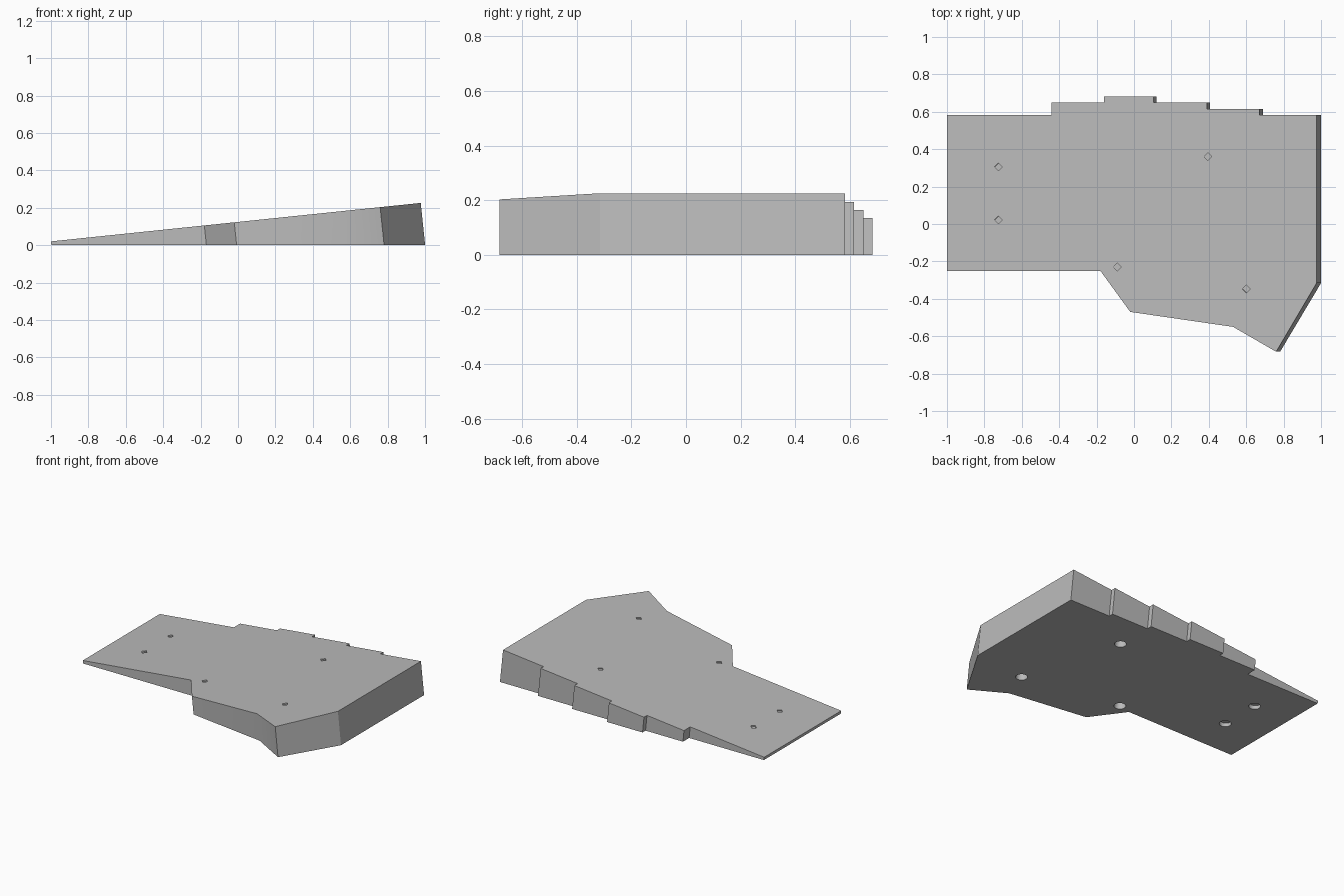
import bpy
import bmesh
from mathutils import Matrix, Vector

cube = bpy.data.objects.get("Cube")
if cube:
    bpy.data.objects.remove(cube)

SLOPE = 0.104
NORMAL = Vector((-SLOPE, 0, 1)).normalized()
TILT = NORMAL.to_track_quat('Z', 'Y').to_matrix().to_4x4()

grey = bpy.data.materials.new("light grey")
grey.use_nodes = True
colour = (0.5, 0.5, 0.5, 1)
grey.diffuse_color = colour
grey.node_tree.nodes["Principled BSDF"].inputs["Base Color"].default_value = colour


def on_top(x, y):
    """Point of the sloping top surface above x, y."""
    return Vector((x, y, 0.02 + SLOPE * (x + 1)))


def add_object(name, bm):
    bmesh.ops.recalc_face_normals(bm, faces=bm.faces)
    mesh = bpy.data.meshes.new(name)
    bm.to_mesh(mesh)
    bm.free()
    mesh.materials.append(grey)
    obj = bpy.data.objects.new(name, mesh)
    bpy.context.collection.objects.link(obj)
    return obj


# Wedge plate: outline on the slope, walls square to the slope, flat base
outline = [(-1, 0.583), (-1, -0.25), (-0.18, -0.25), (-0.02, -0.47),
           (0.53, -0.55), (0.76, -0.683), (0.977, -0.315), (0.977, 0.583),
           (0.67, 0.583), (0.67, 0.615), (0.39, 0.615), (0.39, 0.65),
           (0.105, 0.65), (0.105, 0.683), (-0.16, 0.683), (-0.16, 0.65),
           (-0.44, 0.65), (-0.44, 0.583)]
bm = bmesh.new()
top = [bm.verts.new(on_top(x, y)) for x, y in outline]
base = [bm.verts.new(v.co - NORMAL * (v.co.z / NORMAL.z)) for v in top]
bm.faces.new(top)
bm.faces.new(base[::-1])
for i in range(len(top)):
    j = (i + 1) % len(top)
    bm.faces.new((top[i], base[i], base[j], top[j]))
plate = add_object("wedge_plate", bm)


def cut(name, radius, sides, start, end):
    """Cut a hole at each mounting point, between two depths below the top."""
    bm = bmesh.new()
    for x, y in holes:
        centre = on_top(x, y) - NORMAL * (start + end) / 2
        bmesh.ops.create_cone(bm, cap_ends=True, segments=sides,
                              radius1=radius, radius2=radius, depth=end - start,
                              matrix=Matrix.Translation(centre) @ TILT)
    cutter = add_object(name, bm)
    cutter.hide_render = True
    cutter.hide_set(True)
    cutter.display_type = 'WIRE'
    mod = plate.modifiers.new(name, 'BOOLEAN')
    mod.operation = 'DIFFERENCE'
    mod.solver = 'EXACT'
    mod.object = cutter


# Round bores from below and small diamond pockets on top
holes = [(-0.725, 0.305), (-0.725, 0.022), (-0.09, -0.23),
         (0.395, 0.36), (0.6, -0.347)]
cut("bore_cutter", 0.037, 32, 0.02, 0.4)
cut("pocket_cutter", 0.021, 4, -0.05, 0.008)

# Bake the cuts and remove the cutters
bpy.context.view_layer.update()
evaluated = plate.evaluated_get(bpy.context.evaluated_depsgraph_get())
mesh = bpy.data.meshes.new_from_object(evaluated)
plate.modifiers.clear()
plate.data = mesh
for name in ("bore_cutter", "pocket_cutter"):
    bpy.data.objects.remove(bpy.data.objects[name])

bpy.context.view_layer.objects.active = plate
plate.select_set(True)
bpy.ops.object.shade_smooth_by_angle()
